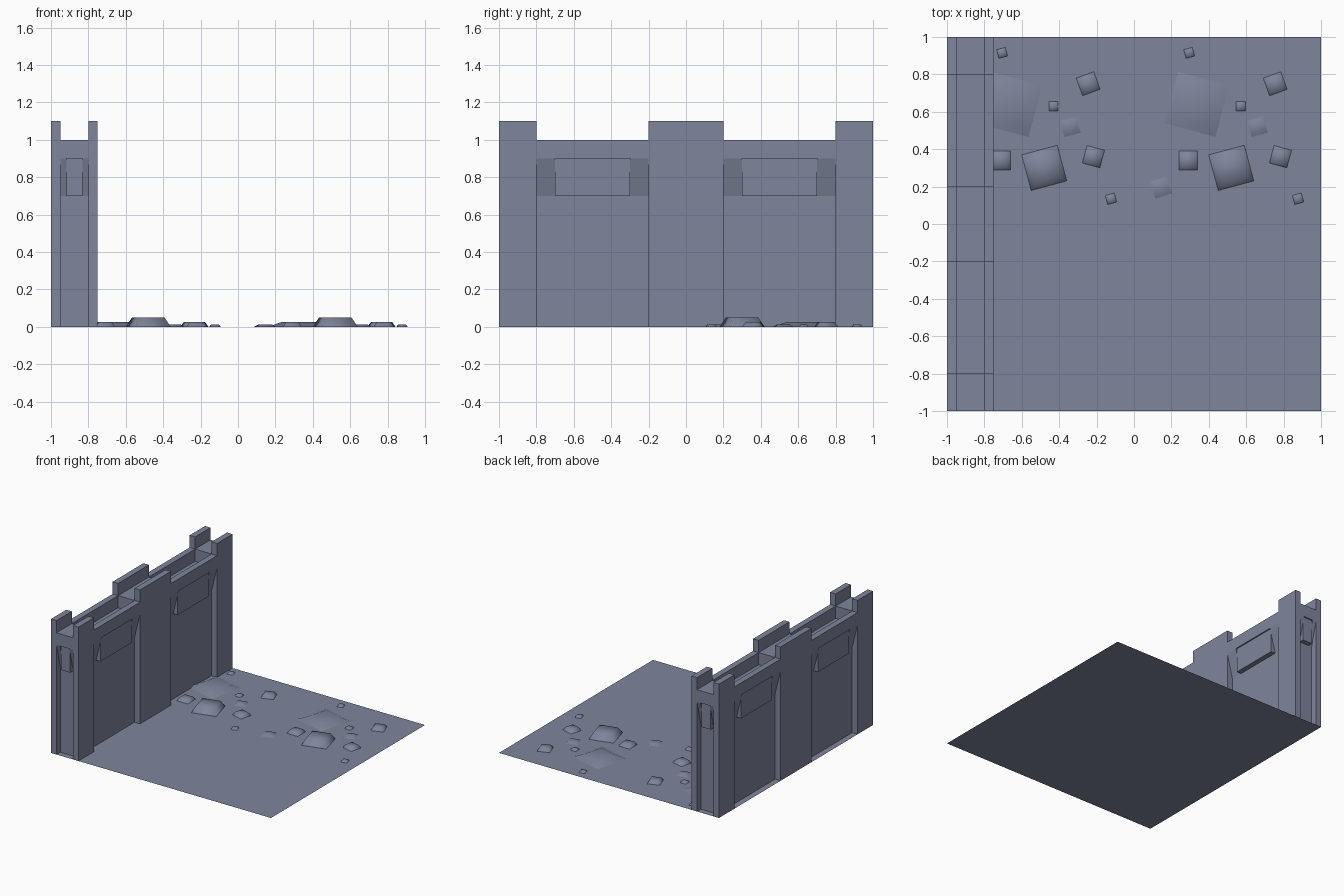
import bpy, bmesh, math
from mathutils import Matrix, Vector

if "Cube" in bpy.data.objects:
    bpy.data.objects.remove(bpy.data.objects["Cube"])

stone = bpy.data.materials.new("blue_grey_stone")
stone.diffuse_color = (0.21, 0.233, 0.33, 1)
stone.use_nodes = True
stone.node_tree.nodes["Principled BSDF"].inputs["Base Color"].default_value = stone.diffuse_color


def finish(name, bm):
    bmesh.ops.recalc_face_normals(bm, faces=bm.faces)
    me = bpy.data.meshes.new(name)
    bm.to_mesh(me)
    bm.free()
    me.materials.append(stone)
    ob = bpy.data.objects.new(name, me)
    bpy.context.collection.objects.link(ob)
    return ob


# Ground sheet
me = bpy.data.meshes.new("ground_sheet")
me.from_pydata([(-1, -1, 0), (1, -1, 0), (1, 1, 0), (-1, 1, 0)], [], [(0, 1, 2, 3)])
me.materials.append(stone)
bpy.context.collection.objects.link(bpy.data.objects.new("ground_sheet", me))

# Wall: cells on an uneven grid, only the outer faces are kept
XS = [-1, -0.95, -0.8, -0.75]
YS = [-1, -0.95, -0.8, -0.2, 0.2, 0.8, 0.95, 1]
ZS = [0, 0.7, 0.9, 1, 1.1]


def filled(i, j, k):
    if not (0 <= i < 3 and 0 <= j < 7 and 0 <= k < 4):
        return False
    core, bay, end = i == 1, j in (2, 4), j in (0, 6)
    if k < 2:                               # recessed bays and end niches
        return not ((bay and not core) or (end and core))
    if k == 2:                              # sunken walkway behind parapets
        return not (bay and core)
    return not core and not bay             # merlons


bm = bmesh.new()
cache = {}


def vert(c):
    if c not in cache:
        cache[c] = bm.verts.new((XS[c[0]], YS[c[1]], ZS[c[2]]))
    return cache[c]


for i in range(3):
    for j in range(7):
        for k in range(4):
            if not filled(i, j, k):
                continue
            for axis in range(3):
                for side in (0, 1):
                    n = [i, j, k]
                    n[axis] += 1 if side else -1
                    if filled(*n) or n[2] < 0:
                        continue
                    quad = []
                    for a, b in ((0, 0), (1, 0), (1, 1), (0, 1)):
                        c = [i, j, k]
                        c[axis] += side
                        c[(axis + 1) % 3] += a
                        c[(axis + 2) % 3] += b
                        quad.append(vert(tuple(c)))
                    bm.faces.new(quad if side else quad[::-1])
bmesh.ops.dissolve_limit(bm, angle_limit=0.01, verts=bm.verts, edges=bm.edges)
finish("battlement_wall", bm)


# Corbel: raised middle block with sloping shoulders, under the parapet
def prism(bm, u0, u1, profile):
    rings = [[bm.verts.new((u, -o, z)) for o, z in profile] for u in (u0, u1)]
    bm.faces.new(rings[0])
    bm.faces.new(rings[1][::-1])
    n = len(profile)
    for i in range(n):
        bm.faces.new((rings[0][i], rings[1][i], rings[1][(i + 1) % n], rings[0][(i + 1) % n]))


def corbel(name, x, y, angle, width, shoulder):
    bm = bmesh.new()
    h = width / 2
    slope = [(0, 0.7), (0.05, 0.9), (0, 0.9)]
    block = [(0, 0.7), (0.04, 0.7), (0.04, 0.9), (0, 0.9)]
    prism(bm, -h, -h + shoulder, slope)
    prism(bm, -h + shoulder, h - shoulder, block)
    prism(bm, h - shoulder, h, slope)
    ob = finish(name, bm)
    ob.matrix_world = Matrix.Translation((x, y, 0)) @ Matrix.Rotation(math.radians(angle), 4, 'Z')


for s, tag in ((-1, "front"), (1, "back")):
    corbel(f"inner_corbel_{tag}", -0.8, 0.5 * s, 90, 0.6, 0.1)
    corbel(f"outer_corbel_{tag}", -0.95, 0.5 * s, -90, 0.6, 0.1)
    corbel(f"end_corbel_{tag}", -0.875, 0.95 * s, 0 if s < 0 else 180, 0.15, 0.032)

# Rocks: x, y, side, turn, height, top scale; the group appears twice
ROCKS = [
    (0.52, 0.30, 0.197, 15, 0.05, 0.72),
    (0.335, 0.64, 0.285, -15, 0.025, 0.6),
    (0.783, 0.36, 0.097, -15, 0.025, 0.7),
    (0.755, 0.75, 0.1, 20, 0.025, 0.7),
    (0.29, 0.34, 0.1, 0, 0.025, 0.7),
    (0.57, 0.63, 0.05, 0, 0.0125, 0.7),
    (0.295, 0.915, 0.048, 15, 0.0125, 0.7),
    (0.877, 0.135, 0.05, 15, 0.0125, 0.7),
    (0.66, 0.52, 0.09, 15, 0.0125, 0.6),
    (0.145, 0.195, 0.095, 18, 0.0125, 0.6),
]
for shift, tag in ((0, "right"), (-1, "left")):
    for n, (x, y, side, turn, height, top) in enumerate(ROCKS):
        if x + shift < -0.8:        # this one would be inside the wall
            continue
        bm = bmesh.new()
        rings = []
        for z, s in ((0, side / 2), (height, side / 2 * top)):
            rings.append([bm.verts.new((a * s, b * s, z))
                          for a, b in ((-1, -1), (1, -1), (1, 1), (-1, 1))])
        bm.faces.new(rings[1])
        for i in range(4):
            j = (i + 1) % 4
            bm.faces.new((rings[0][i], rings[0][j], rings[1][j], rings[1][i]))
        for f in bm.faces:
            f.smooth = True
        ob = finish(f"rock_{tag}_{n + 1}", bm)
        ob.location = (x + shift, y, 0)
        ob.rotation_euler.z = math.radians(turn)
